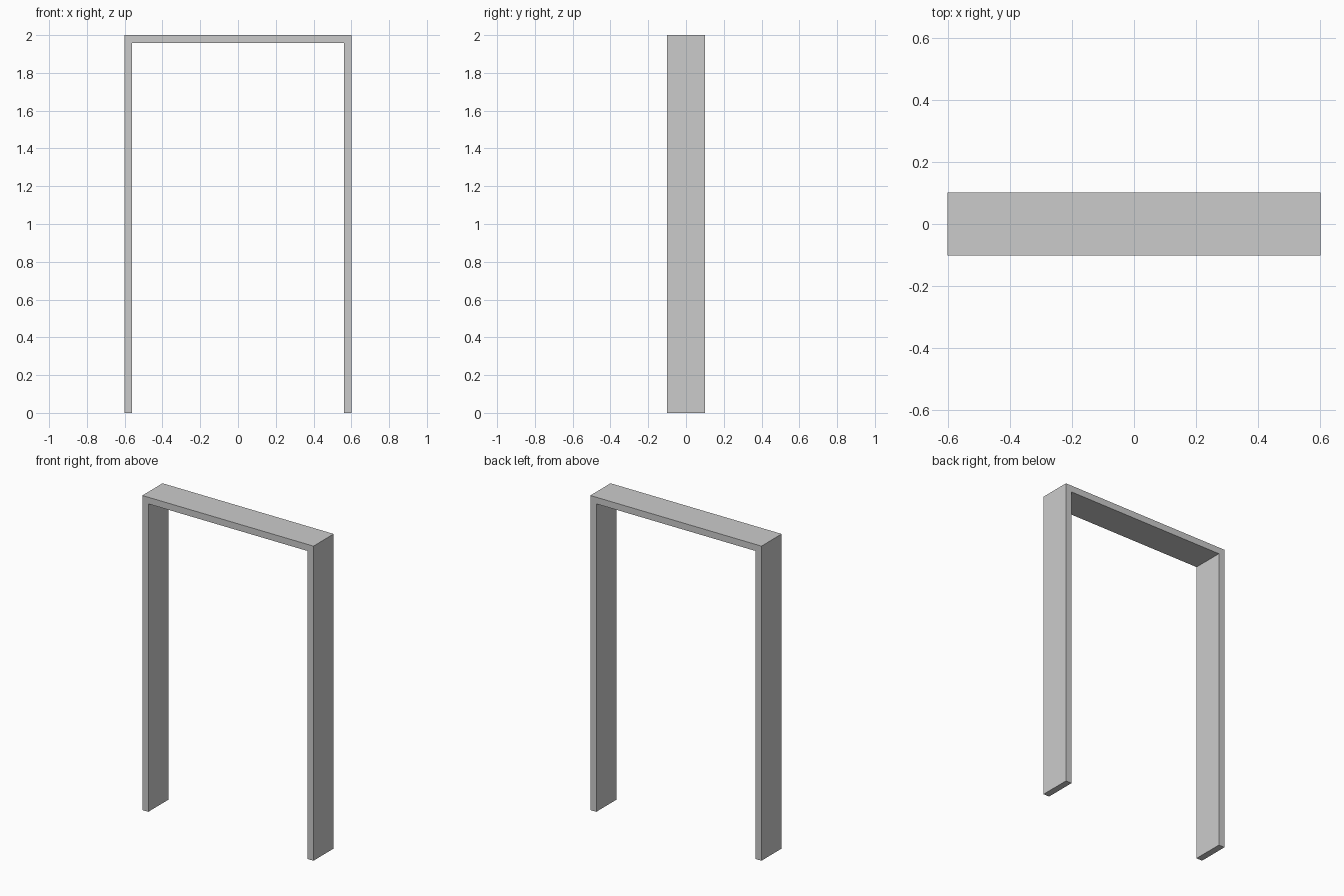
import bpy, bmesh

if "Cube" in bpy.data.objects:
    bpy.data.objects.remove(bpy.data.objects["Cube"])

W, D, H, T = 0.602, 0.1015, 2.0, 0.042  # half width, half depth, height, board thickness

# Door frame: U-shaped profile extruded through its depth
profile = [(-W, 0), (-W + T, 0), (-W + T, H - T), (W - T, H - T),
           (W - T, 0), (W, 0), (W, H), (-W, H)]
bm = bmesh.new()
face = bm.faces.new([bm.verts.new((x, -D, z)) for x, z in profile])
ext = bmesh.ops.extrude_face_region(bm, geom=[face])
moved = [g for g in ext["geom"] if isinstance(g, bmesh.types.BMVert)]
bmesh.ops.translate(bm, verts=moved, vec=(0, 2 * D, 0))
bmesh.ops.recalc_face_normals(bm, faces=bm.faces)

mesh = bpy.data.meshes.new("door_frame")
bm.to_mesh(mesh)
bm.free()
bpy.context.collection.objects.link(bpy.data.objects.new("door_frame", mesh))
